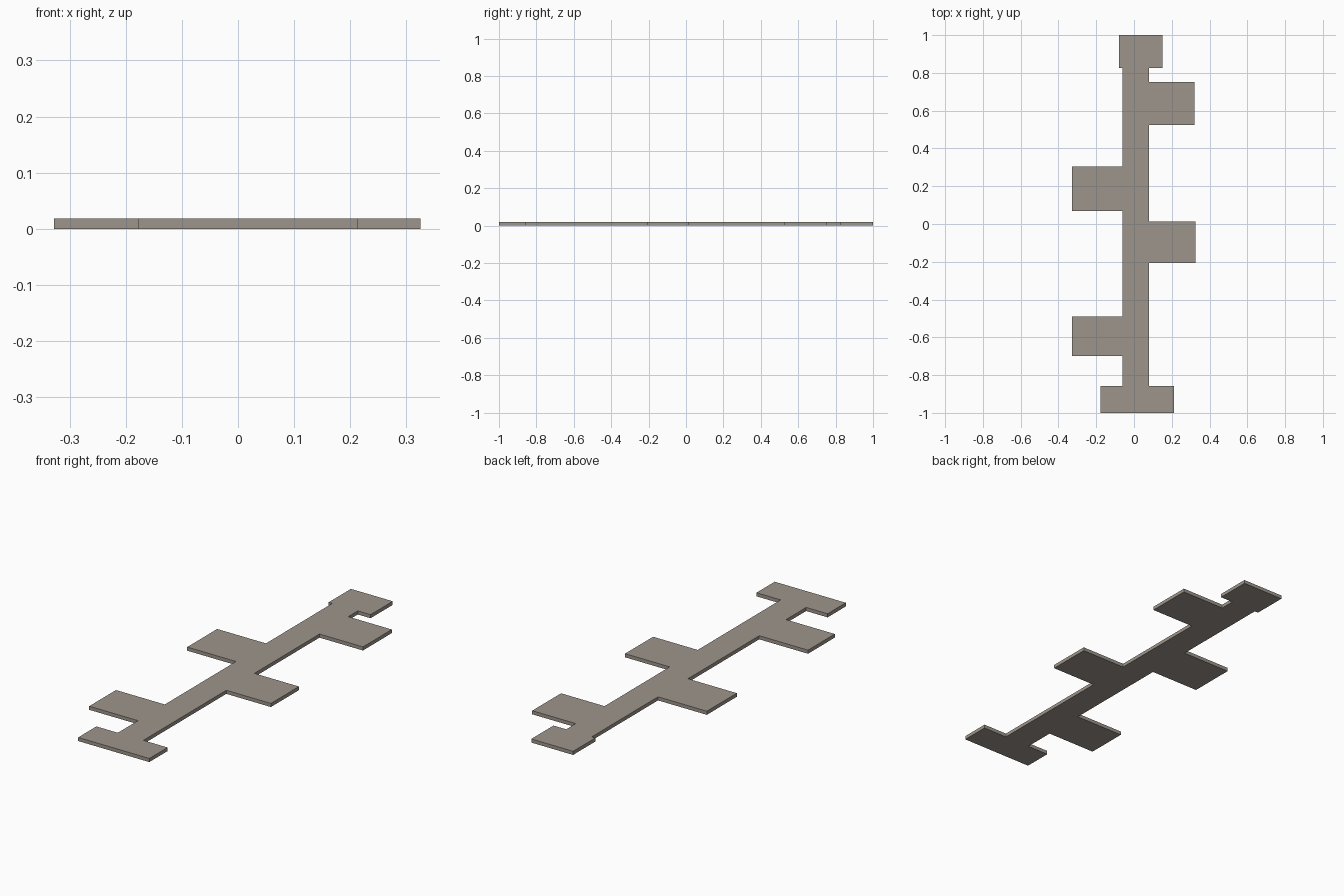
import bpy, bmesh

if "Cube" in bpy.data.objects:
    bpy.data.objects.remove(bpy.data.objects["Cube"])

T = 0.018  # plate thickness
SL, SR = -0.06, 0.08  # spine sides

mat = bpy.data.materials.new("warm grey stone")
mat.diffuse_color = (0.34, 0.30, 0.265, 1)
mat.use_nodes = True
mat.node_tree.nodes["Principled BSDF"].inputs["Base Color"].default_value = mat.diffuse_color

# Outline of the plate: right side going up, then left side going down
right = [(0.213, -1), (0.213, -0.857), (SR, -0.857),
         (SR, -0.206), (0.325, -0.206), (0.325, 0.014), (SR, 0.014),
         (SR, 0.525), (0.319, 0.525), (0.319, 0.751), (SR, 0.751),
         (SR, 0.826), (0.15, 0.826), (0.15, 1)]
left = [(-0.08, 1), (-0.08, 0.826), (SL, 0.826),
        (SL, 0.305), (-0.328, 0.305), (-0.328, 0.07), (SL, 0.07),
        (SL, -0.489), (-0.328, -0.489), (-0.328, -0.699), (SL, -0.699),
        (SL, -0.857), (-0.178, -0.857), (-0.178, -1)]

# Extrude the outline into a solid walkway
bm = bmesh.new()
face = bm.faces.new([bm.verts.new((x, y, 0)) for x, y in right + left])
ext = bmesh.ops.extrude_face_region(bm, geom=[face], use_keep_orig=True)
verts = [g for g in ext["geom"] if isinstance(g, bmesh.types.BMVert)]
bmesh.ops.translate(bm, verts=verts, vec=(0, 0, T))
bmesh.ops.recalc_face_normals(bm, faces=bm.faces)

mesh = bpy.data.meshes.new("branching_plate")
bm.to_mesh(mesh)
bm.free()
mesh.materials.append(mat)
obj = bpy.data.objects.new("branching_plate", mesh)
bpy.context.collection.objects.link(obj)
